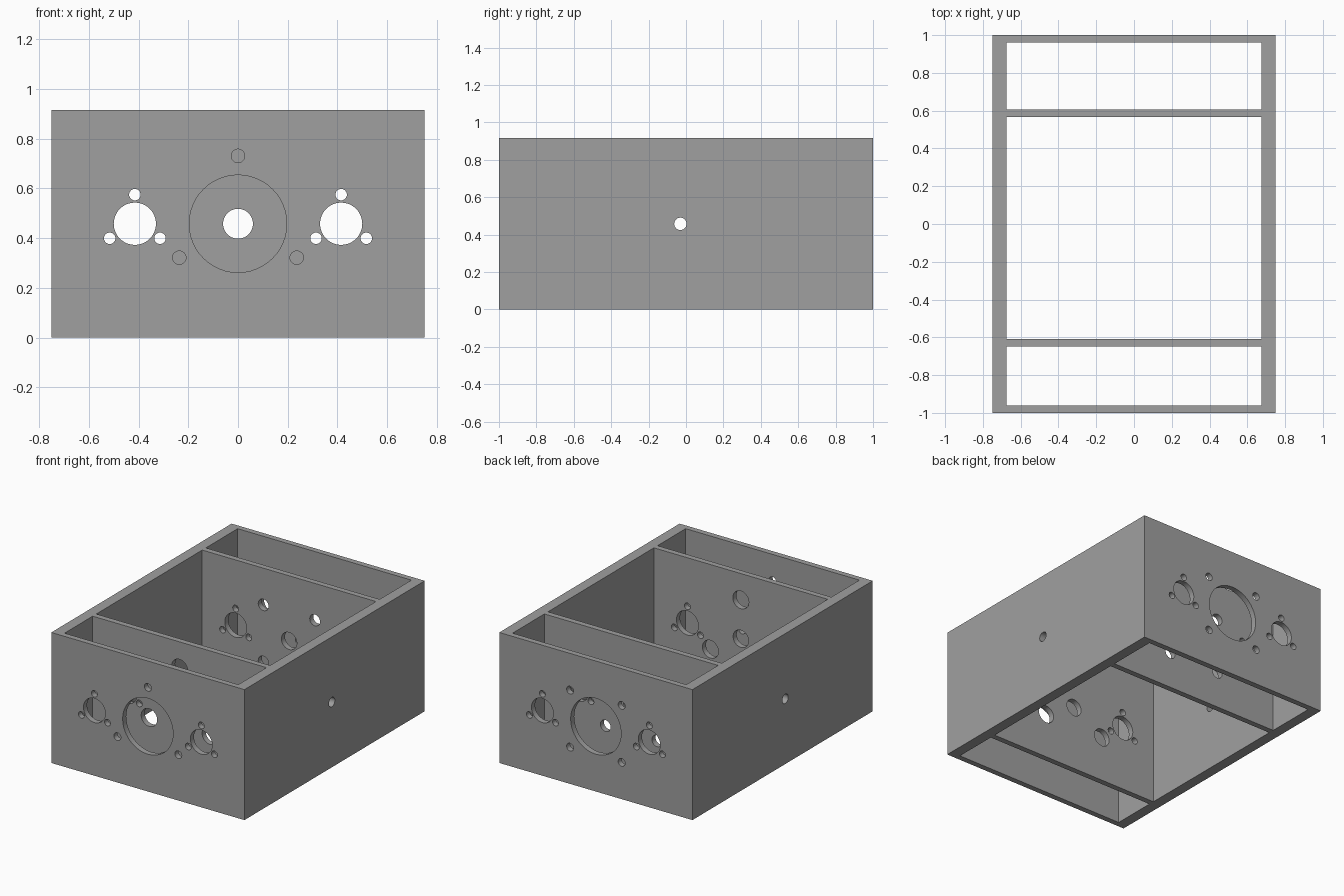
import bpy, bmesh, math
from mathutils import Matrix, Vector

if "Cube" in bpy.data.objects:
    bpy.data.objects.remove(bpy.data.objects["Cube"])

W, D, H = 1.5, 2.0, 0.916          # outer size
MID = H / 2                        # height of the hole axis
INNER = 0.675                      # half width between the side walls

grey = bpy.data.materials.new("mid_grey")
grey.diffuse_color = (0.35, 0.35, 0.35, 1)
grey.use_nodes = True
grey.node_tree.nodes["Principled BSDF"].inputs["Base Color"].default_value = grey.diffuse_color


def add_box(bm, lo, hi):
    lo, hi = Vector(lo), Vector(hi)
    m = Matrix.Translation((lo + hi) / 2) @ Matrix.Diagonal((*(hi - lo), 1))
    bmesh.ops.create_cube(bm, size=1, matrix=m)


def add_hole(bm, x, z, r, y0, y1):
    """Cylinder along y, reaching past both faces of a wall."""
    m = Matrix.Translation((x, (y0 + y1) / 2, z)) @ Matrix.Rotation(math.pi / 2, 4, 'X')
    bmesh.ops.create_cone(bm, cap_ends=True, segments=48, radius1=r, radius2=r,
                          depth=y1 - y0 + 0.06, matrix=m)


def make_object(name, bm):
    mesh = bpy.data.meshes.new(name)
    bm.to_mesh(mesh)
    bm.free()
    mesh.materials.append(grey)
    obj = bpy.data.objects.new(name, mesh)
    bpy.context.collection.objects.link(obj)
    return obj


def ring(radius, angles):
    return [(radius * math.cos(math.radians(a)), MID + radius * math.sin(math.radians(a)))
            for a in angles]


TRIO = (90, 210, 330)
SQUARE = [(x, MID + z) for x in (-0.2, 0.2) for z in (-0.2, 0.2)]

# Walls across the case: y range, centre hole radius, surrounding holes, their radius
walls = [
    (-1.00, -0.96, 0.196, ring(0.273, TRIO), 0.027),    # front wall
    (-0.648, -0.608, 0.06, ring(0.273, TRIO), 0.062),   # front partition
    (0.567, 0.607, 0.06, SQUARE, 0.04),                 # rear partition
    (0.96, 1.00, 0.196, SQUARE, 0.027),                 # back wall
]

# Solid outer block
bm = bmesh.new()
add_box(bm, (-W / 2, -D / 2, 0), (W / 2, D / 2, H))
case = make_object("case", bm)

# Three open compartments between the walls
bm = bmesh.new()
for a, b in zip(walls, walls[1:]):
    add_box(bm, (-INNER, a[1], -0.1), (INNER, b[0], H + 0.1))
compartments = make_object("compartment_cutter", bm)

# Holes through each wall
bm = bmesh.new()
for y0, y1, centre_r, around, around_r in walls:
    add_hole(bm, 0, MID, centre_r, y0, y1)
    for x, z in around:
        add_hole(bm, x, z, around_r, y0, y1)
    for side in (-0.415, 0.415):                        # side openings with screw holes
        add_hole(bm, side, MID, 0.085, y0, y1)
        for x, z in ring(0.117, TRIO):
            add_hole(bm, side + x, z, 0.023, y0, y1)

# Cross hole through both side walls
bmesh.ops.create_cone(bm, cap_ends=True, segments=48, radius1=0.033, radius2=0.033, depth=2,
                      matrix=Matrix.Translation((0, -0.03, MID)) @ Matrix.Rotation(math.pi / 2, 4, 'Y'))
holes = make_object("hole_cutter", bm)

# Cut the block, then drop the cutters
bpy.context.view_layer.objects.active = case
case.select_set(True)
for cutter in (compartments, holes):
    mod = case.modifiers.new(cutter.name, 'BOOLEAN')
    mod.operation = 'DIFFERENCE'
    mod.solver = 'EXACT'
    mod.object = cutter
    bpy.ops.object.modifier_apply(modifier=mod.name)
    bpy.data.objects.remove(cutter)

bpy.ops.object.shade_smooth_by_angle(angle=math.radians(30))
